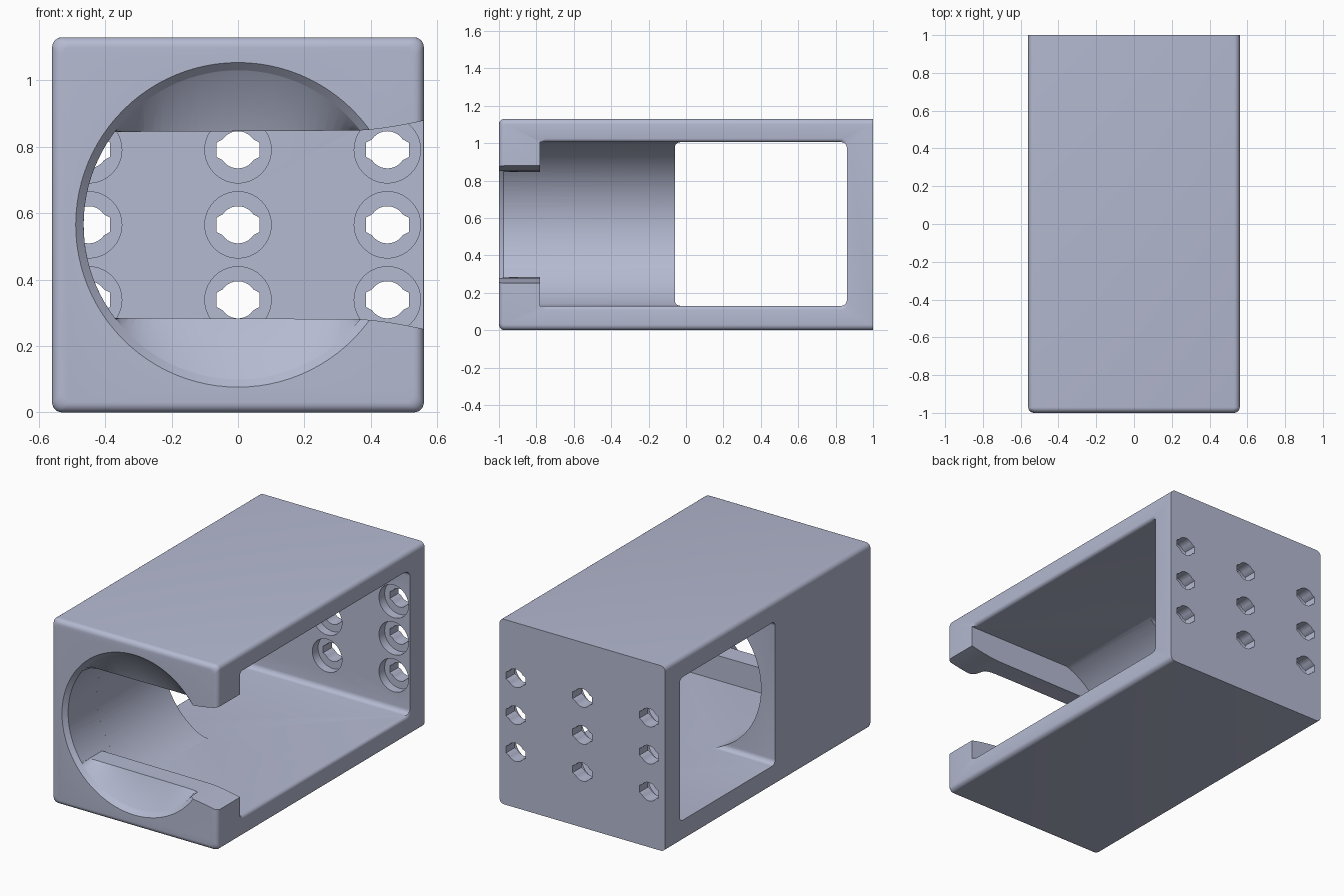
import bpy
import bmesh
import math

cube = bpy.data.objects.get("Cube")
if cube:
    bpy.data.objects.remove(cube, do_unlink=True)

W, H = 0.56, 1.13          # half width, height
MID = H / 2                # height of the bore axis
BORE, SLOT = 0.465, 0.28   # bore radius, half height of the slot
LOW, HIGH = 0.13, 1.005    # floor and ceiling of the cavity
STEPS = 96


def loft(name, rings):
    """Closed solid through rings of equal point count."""
    bm = bmesh.new()
    loops = [[bm.verts.new(p) for p in ring] for ring in rings]
    for a, b in zip(loops, loops[1:]):
        for i in range(len(a)):
            j = (i + 1) % len(a)
            bm.faces.new((a[i], a[j], b[j], b[i]))
    bm.faces.new(loops[0])
    bm.faces.new(loops[-1])
    bmesh.ops.recalc_face_normals(bm, faces=bm.faces)
    mesh = bpy.data.meshes.new(name)
    bm.to_mesh(mesh)
    bm.free()
    obj = bpy.data.objects.new(name, mesh)
    bpy.context.collection.objects.link(obj)
    return obj


def prism(name, profile, y0, y1):
    """Extrude an (x, z) profile along y."""
    return loft(name, [[(x, y, z) for x, z in profile] for y in (y0, y1)])


def circle(radius, cx=0, cz=MID, steps=STEPS):
    return [(cx + radius * math.cos(2 * math.pi * i / steps),
             cz + radius * math.sin(2 * math.pi * i / steps)) for i in range(steps)]


def left_arc(half_low, half_high):
    """Left side of the bore, clipped below and above, from bottom to top."""
    a0, a1 = math.asin(-half_low / BORE), math.asin(half_high / BORE)
    n = 40
    angles = [a0 + (a1 - a0) * i / n for i in range(n + 1)]
    return [(-BORE * math.cos(a), MID + BORE * math.sin(a)) for a in angles]


def rounded_rect(a0, a1, b0, b1, r, n=6):
    pts = []
    corners = ((a1 - r, b1 - r), (a0 + r, b1 - r), (a0 + r, b0 + r), (a1 - r, b0 + r))
    for k, (a, b) in enumerate(corners):
        for i in range(n + 1):
            t = math.pi / 2 * (k + i / n)
            pts.append((a + r * math.cos(t), b + r * math.sin(t)))
    return pts


def cut(target, cutter):
    mod = target.modifiers.new("cut", 'BOOLEAN')
    mod.operation, mod.solver, mod.object = 'DIFFERENCE', 'EXACT', cutter
    bpy.context.view_layer.objects.active = target
    bpy.ops.object.modifier_apply(modifier=mod.name)
    bpy.data.objects.remove(cutter, do_unlink=True)


# Block with rounded long edges and front, sharp back
R = 0.03
rings = []
for i in range(7):
    t = math.pi / 2 * i / 6
    inset = R * (1 - math.sin(t))
    rings.append([(x, -1 + R * (1 - math.cos(t)), z) for x, z in
                  rounded_rect(-W + inset, W - inset, inset, H - inset, R)])
rings.append([(x, 1, z) for x, z in rounded_rect(-W, W, 0, H, R)])
body = loft("housing", rings)

# Rear chamber, open through both sides
window = rounded_rect(-0.06, 0.86, LOW, HIGH, 0.03)
cut(body, loft("rear_chamber", [[(x, y, z) for y, z in window] for x in (-0.7, 0.7)]))

# Middle chamber with a rounded left wall
arc = left_arc(MID - LOW, HIGH - MID)
cut(body, prism("middle_chamber", arc + [(0.7, HIGH), (0.7, LOW)], -0.78, 0.1))

# Softened rim of the large side opening
rim = []
for i in range(5):
    t = math.pi / 2 * i / 4
    grow = 0.022 * (1 - math.cos(t))
    rim.append([(W - 0.022 + 0.0225 * math.sin(t), y, z) for y, z in
                rounded_rect(-0.779, 0.845 + grow, LOW - grow, HIGH + grow, 0.03)])
cut(body, loft("opening_rim", rim))

# Front slot, flaring gently towards the open side
flare = [(0.36 + 0.3 * i / 8, SLOT + 0.004 + 0.055 * (i / 8) ** 1.5) for i in range(9)]
slot = left_arc(SLOT, SLOT)
slot += [(x, MID + h) for x, h in flare] + [(x, MID - h) for x, h in reversed(flare)]
cut(body, prism("front_slot", slot, -1.1, -0.7))

# Round mouth with a rolled edge, narrowing to the slot height
mouth = []
for i in range(6):
    t = math.pi / 2 * i / 5
    mouth.append([(x, -1.001 + 0.026 * math.sin(t), z)
                  for x, z in circle(BORE + 0.025 * (1 - math.sin(t)))])
mouth.append([(x, -0.9, min(max(z, MID - SLOT), MID + SLOT)) for x, z in circle(BORE)])
cut(body, loft("mouth", mouth))

# Nine counterbored keyed holes through the back plate
key = []
for x, z in circle(0.056, 0, 0, 32):
    if abs(z) < 0.028:
        x = math.copysign(0.065, x)
    key.append((x, z))
for cx in (-0.45, 0, 0.45):
    for row in (-1, 0, 1):
        cz = MID + 0.226 * row
        cut(body, prism("recess", circle(0.1, cx, cz, 40), 0.8, 0.915))
        cut(body, prism("keyed_hole", [(cx + x, cz + z) for x, z in key], 0.8, 1.1))

# Single painted finish
mat = bpy.data.materials.new("blue_grey")
mat.use_nodes = True
colour = (0.46, 0.49, 0.64, 1)
mat.diffuse_color = colour
mat.node_tree.nodes["Principled BSDF"].inputs["Base Color"].default_value = colour
body.data.materials.clear()
body.data.materials.append(mat)

bpy.ops.object.select_all(action='DESELECT')
body.select_set(True)
bpy.context.view_layer.objects.active = body
bpy.ops.object.shade_smooth_by_angle(angle=math.radians(30))
